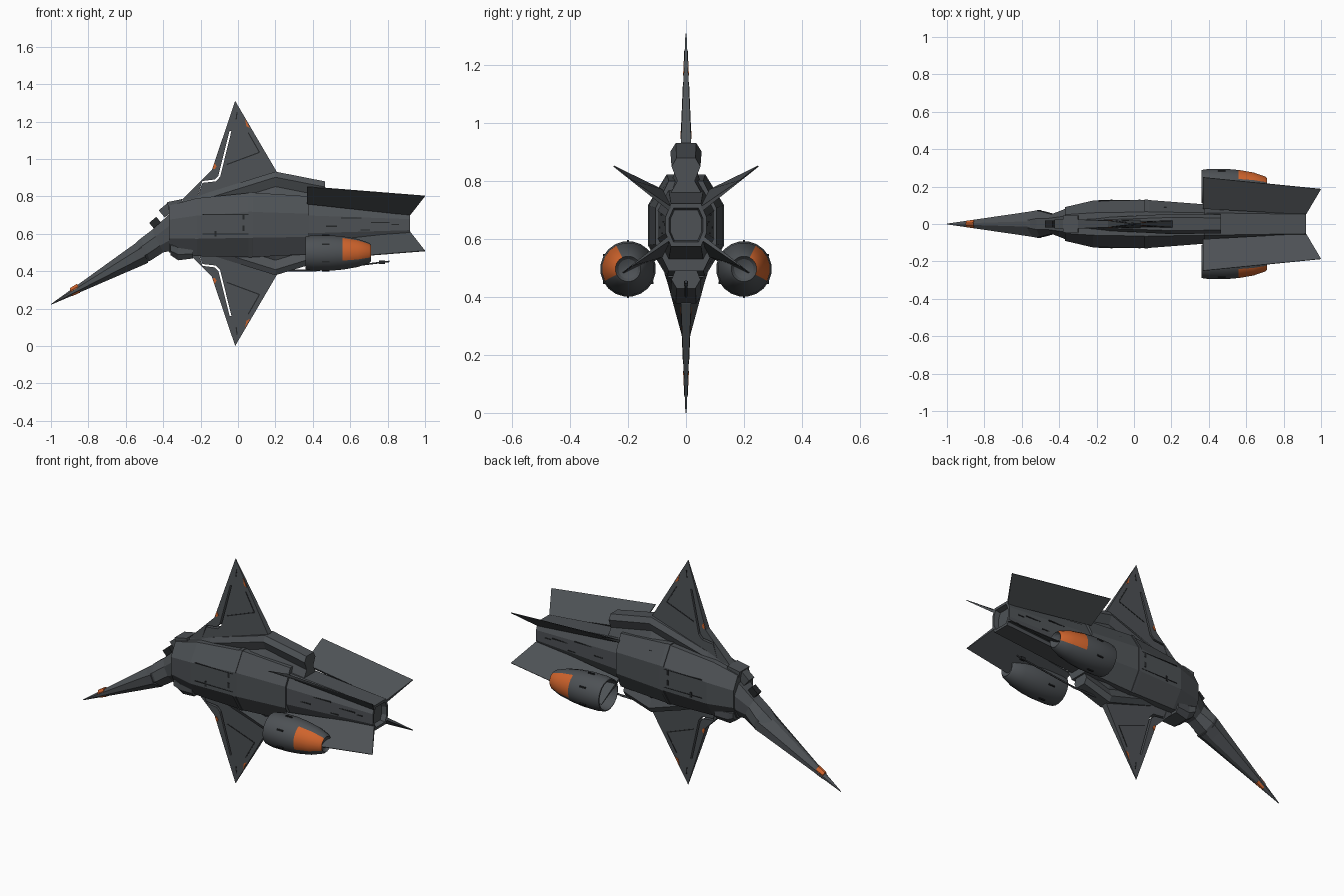
import bpy, bmesh, math
from mathutils import Vector

if "Cube" in bpy.data.objects:
    bpy.data.objects.remove(bpy.data.objects["Cube"])

def material(name, rgb):
    m = bpy.data.materials.new(name)
    m.diffuse_color = (*rgb, 1)
    m.use_nodes = True
    m.node_tree.nodes["Principled BSDF"].inputs["Base Color"].default_value = m.diffuse_color
    return m

GREY = material("hull grey", (0.075, 0.083, 0.091))
DARK = material("dark panel", (0.018, 0.02, 0.022))
ORANGE = material("marking orange", (0.62, 0.125, 0.025))
MID = 0.655  # height of the mirror plane between upper and lower halves

def flip(z, s):
    return MID + s * (z - MID)

def finish(name, bm, *mats):
    bmesh.ops.recalc_face_normals(bm, faces=bm.faces)
    me = bpy.data.meshes.new(name)
    bm.to_mesh(me)
    bm.free()
    for m in mats:
        me.materials.append(m)
    ob = bpy.data.objects.new(name, me)
    bpy.context.collection.objects.link(ob)
    return ob

def loft(name, rings, *mats, caps=True, rule=None):
    """Skin a list of equal-length rings of 3D points."""
    bm = bmesh.new()
    vs = [[bm.verts.new(p) for p in r] for r in rings]
    n = len(rings[0])
    for a, b in zip(vs, vs[1:]):
        for i in range(n):
            j = (i + 1) % n
            bm.faces.new((a[i], a[j], b[j], b[i]))
    if caps:
        bm.faces.new(vs[0])
        bm.faces.new(vs[-1])
    if rule:
        for f in bm.faces:
            f.material_index = rule(f.calc_center_median())
    return finish(name, bm, *mats)

def octagon(x, zb, zt, w, wt, lean=0.0, flat=0.2):
    """Eight-sided section; lean shifts the lower points towards +x."""
    m, h = (zb + zt) / 2, (zt - zb) * flat
    half = [(wt, zt), (w, m + h), (w, m - h), (wt, zb)]
    pts = half + [(-y, z) for y, z in reversed(half)]
    return [(x + lean * (zt - z) / (zt - zb), y, z) for y, z in pts]

def box(name, c, size, mat, tilt=0.0):
    bm = bmesh.new()
    bmesh.ops.create_cube(bm, size=1)
    for v in bm.verts:
        v.co = Vector(v.co) * Vector(size)
    ob = finish(name, bm, mat)
    ob.location = c
    ob.rotation_euler.y = tilt
    return ob

def plate(name, poly, s, mat, extra=0.0):
    """Upright blade in the xz plane, thinning towards its tip."""
    rings = []
    for side in (-1, 1):
        rings.append([(x, side * (0.002 + extra + 0.042 * max(0, 1.31 - z)), flip(z, s)) for x, z in poly])
    return loft(name, rings, mat)

def strip(name, a, b, s, width=0.006):
    d = Vector((b[0] - a[0], b[1] - a[1])).normalized() * width / 2
    n = Vector((-d.y, d.x))
    poly = [(a[0] + n.x, a[1] + n.y), (b[0] + n.x, b[1] + n.y), (b[0] - n.x, b[1] - n.y), (a[0] - n.x, a[1] - n.y)]
    return plate(name, poly, s, DARK, 0.0015)

# Main hull, tail and nose
loft("main_hull", [octagon(-0.37, .50, .75, .09, .05), octagon(-0.22, .48, .79, .125, .06),
                   octagon(0.08, .475, .82, .128, .065), octagon(0.38, .49, .80, .105, .06)], GREY)
loft("hull_band", [octagon(x, .472, .823, .131, .067) for x in (.055, .075)], GREY)
loft("tail_section", [octagon(0.36, .53, .77, .098, .06), octagon(0.92, .575, .722, .07, .052),
                      octagon(0.92, .59, .707, .058, .043), octagon(0.89, .595, .70, .054, .04)], GREY)
loft("neck", [octagon(-0.57, .44, .53, .062, .02, .05), octagon(-0.52, .455, .575, .07, .03, .05),
              octagon(-0.46, .50, .62, .052, .03, .06), octagon(-0.35, .51, .72, .088, .045)], GREY)
loft("nose_spike", [octagon(-1, .22, .224, .002, .001), octagon(-0.575, .425, .53, .066, .014, .05),
                    octagon(-0.53, .445, .56, .074, .02, .05)], GREY,)
loft("nose_marking", [octagon(-0.90, .266, .308, .0165, .005, .012), octagon(-0.86, .285, .333, .0225, .007, .016)], ORANGE)

# Sensor boxes stepping up the neck
box("neck_sensor", (-0.44, 0, .655), (.05, .035, .05), DARK, -.7)
box("hull_lip", (-0.385, 0, .725), (.06, .05, .05), GREY, -.7)
box("upper_front_block", (-0.335, 0, .755), (.08, .09, .045), GREY, -.2)
loft("chin_block", [octagon(-0.36, .485, .56, .08, .05), octagon(-0.32, .458, .56, .075, .05),
                    octagon(-0.24, .468, .55, .08, .06)], GREY)

for s, tag in ((1, "upper"), (-1, "lower")):
    # Spine / keel ridge
    def ridge(x, zt, w):
        half = [(w * .65, zt), (w, zt - .03), (w * .6, zt - .08), (w * .6 + .045, .72 if zt > .8 else zt - .1)]
        return [(x, y, flip(z, s)) for y, z in half + [(-y, z) for y, z in reversed(half)]]
    end = ridge(.465, .88, .05) if s > 0 else ridge(.37, .88, .05)
    loft(tag + "_ridge", [ridge(-.34, .765, .03), ridge(-.16, .82, .035), ridge(.2, .932, .054), end], GREY)

    # Tall blade with an open slit behind its leading edge
    plate(tag + "_blade_front", [(-.30, .78), (-.14, .94), (-.015, 1.31), (-.035, 1.15), (-.045, 1.15),
                                 (-.105, .91), (-.125, .89), (-.19, .882), (-.22, .79)], s, GREY)
    plate(tag + "_blade_main", [(-.22, .79), (-.19, .872), (-.118, .88), (-.095, .905), (-.035, 1.15),
                                (-.015, 1.31), (.205, .935), (.205, .78)], s, GREY)
    strip(tag + "_blade_seam_a", (-.06, .97), (.115, 1.035), s)
    strip(tag + "_blade_seam_b", (.115, 1.035), (.055, 1.14), s)
    strip(tag + "_blade_seam_c", (-.01, 1.21), (-.005, 1.25), s)
    plate(tag + "_tip_marking", [(.037, 1.215), (.058, 1.175), (.064, 1.165), (.045, 1.175)], s, ORANGE, .002)
    plate(tag + "_edge_marking", [(-.135, .95), (-.125, .98), (-.115, .96), (-.125, .945)], s, ORANGE, .002)

    for t, side in ((1, "back"), (-1, "front")):
        # Four canted tail fins
        mid = [Vector((.37, .085, .765)), Vector((.37, .25, .852)), Vector((1.0, .187, .802)), Vector((.92, .055, .705))]
        up = Vector((0, -.5, .866))
        thick = [.008, .002, .002, .008]
        rings = [[(p.x, t * p.y, flip(p.z, s)) for p in (q + up * k * h for q, h in zip(mid, thick))] for k in (-1, 1)]
        loft(f"{tag}_{side}_tail_fin", rings, GREY)
        # Long raised hull panels
        base = [(-.20, .128), (.05, .131), (.33, .112)]
        for i, z in enumerate((.70, .755)):
            lo = [(x, t * (y - .03 - .03 * i), flip(z - .012, s)) for x, y in base]
            box(f"{tag}_{side}_hull_vent_{i}", (-.02 + .17 * i, t * (.112 - .028 * i), flip(z + .008, s)),
                (.05, .012, .008), DARK)

for t, side in ((1, "back"), (-1, "front")):
    # Engine pods: open intake in front, orange panel on the outer rear
    prof = [(.45, .02), (.45, .078), (.36, .084), (.362, .09), (.40, .096), (.49, .096), (.56, .09), (.64, .076),
            (.70, .055), (.712, .044), (.70, .034), (.69, .012)]
    n = 20
    rings = [[(x, t * .2 + r * math.cos(2 * math.pi * (i + .5) / n), .497 + r * math.sin(2 * math.pi * (i + .5) / n))
              for i in range(n)] for x, r in prof]

    def pod_colour(c):
        dy, dz = (c.y - t * .2) * t, c.z - .497
        r = math.hypot(dy, dz)
        return 1 if .56 < c.x < .706 and r > .045 and -.6 < math.atan2(dz, dy) < 1.0 else 0
    pod = loft(f"{side}_engine_pod", rings, GREY, ORANGE, rule=pod_colour)
    bpy.context.view_layer.objects.active = pod
    pod.select_set(True)
    bpy.ops.object.shade_smooth_by_angle(angle=math.radians(25))
    pod.select_set(False)
    # Small pod studs
    for k in range(6):
        a = math.radians(30 + 60 * k)
        box(f"{side}_pod_stud_{k}", (.47, t * .2 + .096 * math.cos(a), .497 + .096 * math.sin(a)), (.04, .008, .008), DARK)
    # Dark slots along hull and tail sides
    for i, (x, z, l) in enumerate([(.60, .685, .12), (.76, .66, .10), (.50, .64, .06), (.68, .62, .05), (.84, .65, .04)]):
        w = .098 - .028 * (x - .36) / .56
        box(f"{side}_tail_slot_{i}", (x, t * (w - .001), z), (l, .007, .006), DARK)
    for i, (x, z) in enumerate([(-.12, .60), (.03, .69), (.03, .63)]):
        box(f"{side}_hull_slot_{i}", (x, t * .126, z), (.012, .008, .03), DARK)
    for i, z in enumerate((.598, .703)):
        box(f"{side}_hull_seam_{i}", (-.06, t * .125, z), (.26, .008, .004), DARK)

# Thin probe under the keel
def rod(name, a, b, r):
    a, b = Vector(a), Vector(b)
    rings = [[(p.x, r * math.cos(k * math.pi / 3), p.z + r * math.sin(k * math.pi / 3)) for k in range(6)] for p in (a, b)]
    return loft(name, rings, GREY)
rod("probe_front", (.225, 0, .402), (.42, 0, .404), .006)
rod("probe_rear", (.42, 0, .404), (.81, 0, .452), .005)
box("probe_mount", (.23, 0, .42), (.014, .014, .05), GREY)
box("probe_tip", (.77, 0, .447), (.03, .014, .018), DARK)
